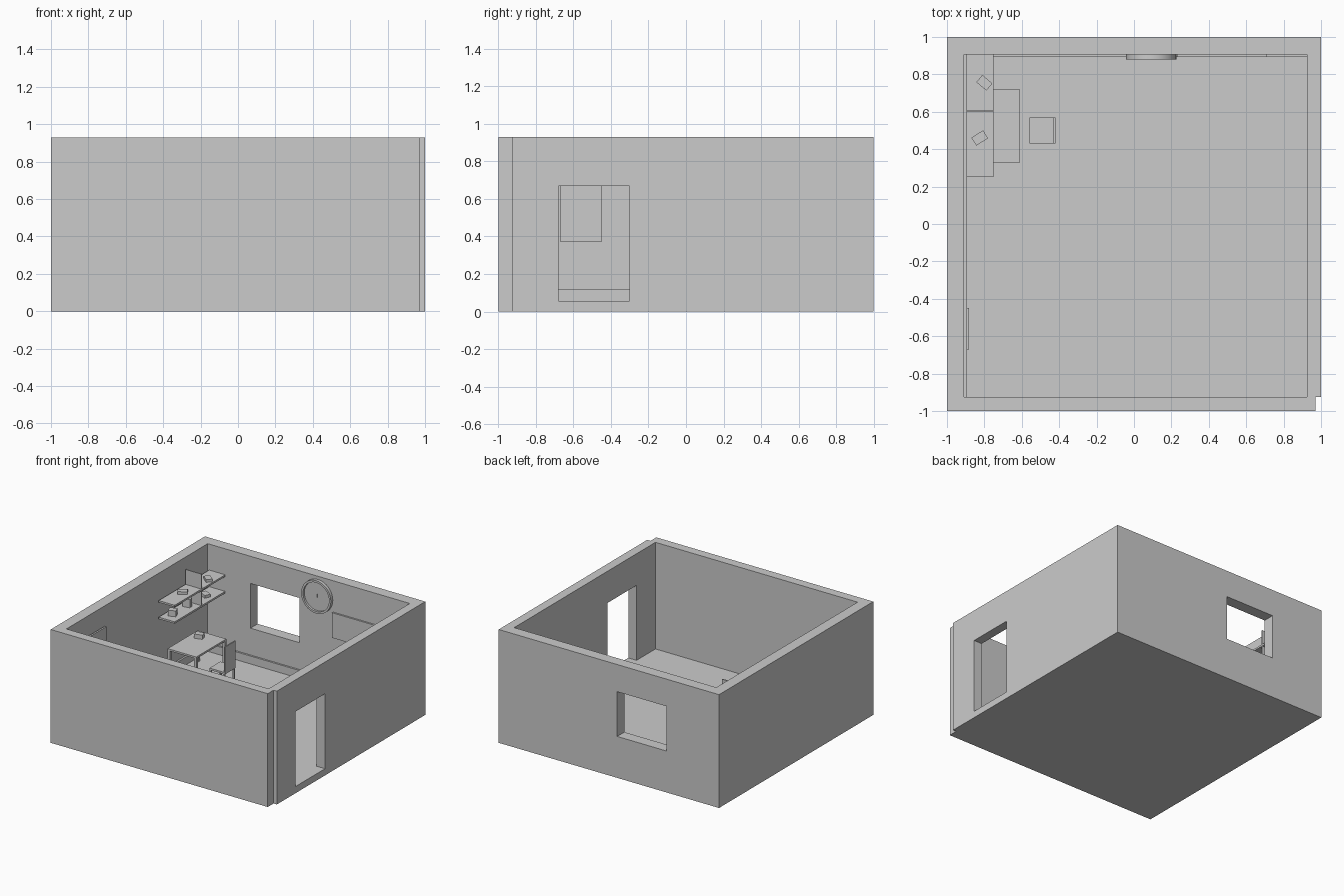
import bpy, bmesh, math
from mathutils import Matrix

if "Cube" in bpy.data.objects:
    bpy.data.objects.remove(bpy.data.objects["Cube"])


def box(name, x, y, z, turn=0):
    """Box from (min, max) ranges, optionally turned about its own vertical axis."""
    c = [(a + b) / 2 for a, b in (x, y, z)]
    s = [b - a for a, b in (x, y, z)]
    me = bpy.data.meshes.new(name)
    bm = bmesh.new()
    bmesh.ops.create_cube(bm, size=1, matrix=Matrix.Diagonal((*s, 1)))
    bm.to_mesh(me)
    bm.free()
    ob = bpy.data.objects.new(name, me)
    ob.location = c
    ob.rotation_euler.z = math.radians(turn)
    bpy.context.collection.objects.link(ob)
    return ob


def cut(target, name, x, y, z):
    cutter = box(name, x, y, z)
    cutter.hide_render = True
    mod = target.modifiers.new(name, 'BOOLEAN')
    mod.operation = 'DIFFERENCE'
    mod.solver = 'EXACT'
    mod.object = cutter
    bpy.context.view_layer.update()
    deps = bpy.context.evaluated_depsgraph_get()
    me = bpy.data.meshes.new_from_object(target.evaluated_get(deps))
    target.modifiers.clear()
    target.data = me
    bpy.data.objects.remove(cutter)


def legs(name, x, y, z, w):
    for i, lx in enumerate((x[0], x[1] - w)):
        for j, ly in enumerate((y[0], y[1] - w)):
            box(f"{name}_{i}{j}", (lx, lx + w), (ly, ly + w), z)


H, FLOOR = 0.93, 0.055

# room shell
box("floor", (-0.91, 0.925), (-0.925, 0.907), (0, FLOOR))
box("front_wall", (-1, 0.97), (-1, -0.925), (0, H))
box("left_wall", (-1, -0.91), (-0.925, 1), (0, H))
back = box("back_wall", (-0.91, 0.925), (0.907, 1), (0, H))
cut(back, "window_opening", (-0.522, -0.076), (0.8, 1.1), (0.34, 0.707))
right = box("right_wall", (0.925, 1), (-0.925, 1), (0, H))
cut(right, "door_opening", (0.8, 1.1), (-0.68, -0.30), (FLOOR, 0.67))

# skirting boards
box("left_skirting", (-0.91, -0.895), (-0.925, 0.907), (FLOOR, 0.12))
box("back_skirting", (-0.895, 0.925), (0.892, 0.907), (FLOOR, 0.12))

# wall picture and notice board
box("wall_picture", (-0.895, -0.881), (-0.67, -0.45), (0.37, 0.775))
box("notice_board", (0.23, 0.71), (0.893, 0.907), (0.467, 0.673))

# wall clock: lathed dish with raised rim
profile = [(0, 0.897), (0.118, 0.897), (0.118, 0.88), (0.135, 0.88), (0.135, 0.905), (0, 0.905)]
N, CX, CZ = 32, 0.092, 0.77
bm = bmesh.new()
vs = [bm.verts.new((r, y, 0)) for r, y in profile]
es = [bm.edges.new(p) for p in zip(vs, vs[1:])]
bmesh.ops.spin(bm, geom=vs + es, cent=(0, 0, 0), axis=(0, 1, 0), angle=math.tau, steps=N)
bmesh.ops.remove_doubles(bm, verts=bm.verts, dist=1e-5)
bmesh.ops.recalc_face_normals(bm, faces=bm.faces)
me = bpy.data.meshes.new("wall_clock")
bm.to_mesh(me)
bm.free()
clock = bpy.data.objects.new("wall_clock", me)
clock.location = (CX, 0, CZ)
bpy.context.collection.objects.link(clock)
bpy.context.view_layer.objects.active = clock
clock.select_set(True)
bpy.ops.object.shade_smooth_by_angle()
box("minute_hand", (CX - 0.002, CX + 0.002), (0.893, 0.897), (CZ - 0.01, CZ + 0.02))

# shelves with a divider
SX = (-0.895, -0.75)
box("upper_shelf", SX, (0.25, 0.905), (0.703, 0.718))
box("lower_shelf", SX, (0.25, 0.905), (0.567, 0.582))
box("shelf_divider", SX, (0.598, 0.606), (0.582, 0.84))

# items on the shelves
box("upper_item_a", (-0.835, -0.765), (0.73, 0.78), (0.718, 0.74), -40)
box("upper_item_b", (-0.862, -0.788), (0.435, 0.485), (0.718, 0.74), 32)
box("lower_item_a", (-0.86, -0.80), (0.315, 0.365), (0.582, 0.63), 20)
box("lower_item_b", (-0.86, -0.80), (0.51, 0.55), (0.582, 0.65), 10)
box("lower_item_c", (-0.86, -0.79), (0.73, 0.78), (0.582, 0.605), -25)

# desk
DX, DY = (-0.87, -0.61), (0.33, 0.72)
box("desk_top", DX, DY, (0.285, 0.30))
legs("desk_leg", DX, DY, (FLOOR, 0.285), 0.02)
box("desk_item", (-0.82, -0.755), (0.60, 0.65), (0.30, 0.335), 15)

# chair
box("chair_seat", (-0.56, -0.43), (0.43, 0.57), (0.17, 0.185))
box("chair_back", (-0.43, -0.42), (0.43, 0.57), (0.17, 0.393))
legs("chair_leg", (-0.56, -0.425), (0.43, 0.57), (FLOOR, 0.17), 0.014)
